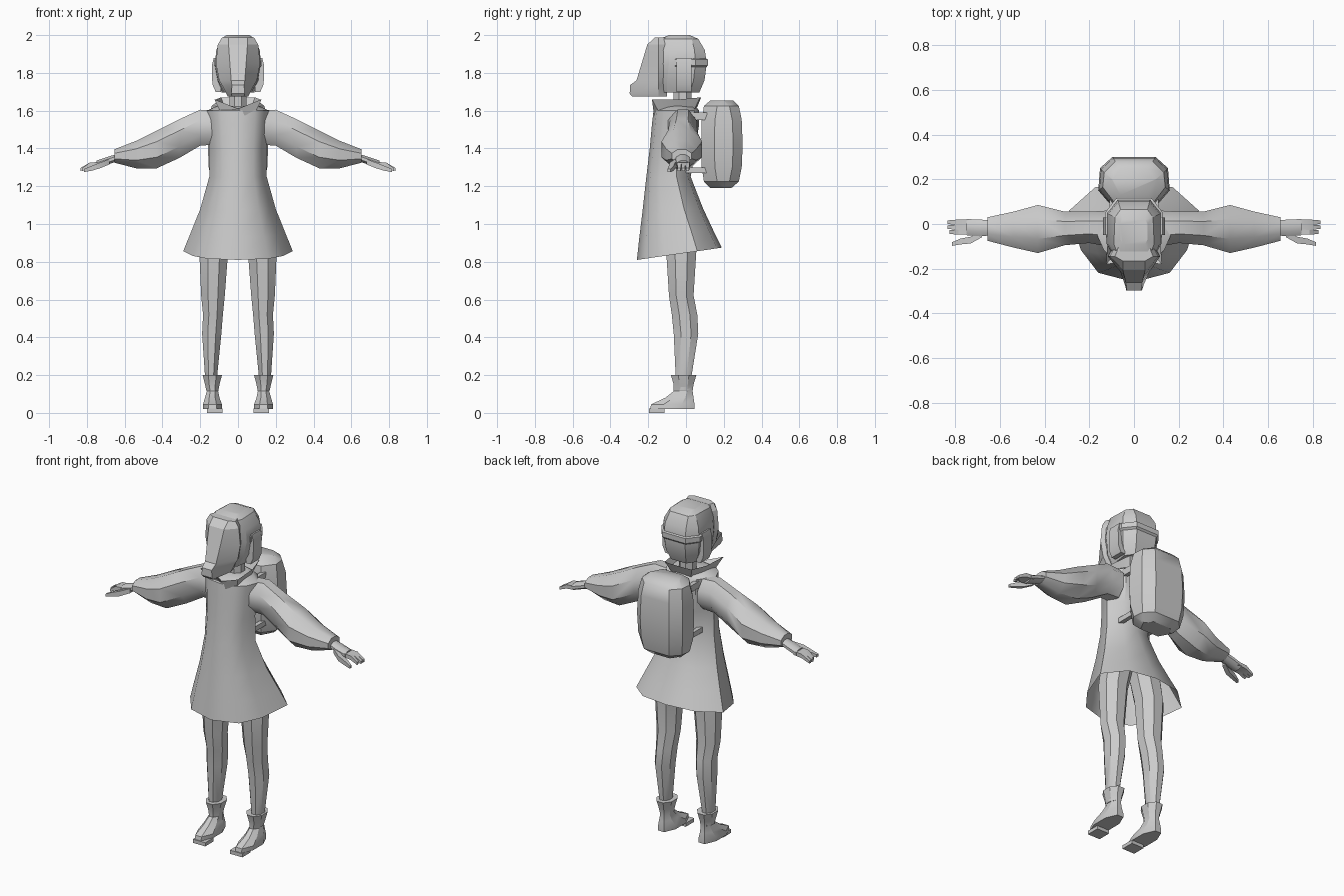
import bpy, bmesh, math

cloth = bpy.data.materials.new("plain grey")
cloth.diffuse_color = (0.6, 0.6, 0.6, 1)


def loft(name, rings, cap=(True, True), mirror=False, angle=30, closed=True):
    """Skin a list of equal-length point rings."""
    bm = bmesh.new()
    vs = [[bm.verts.new(p) for p in r] for r in rings]
    n = len(rings[0])
    for a, b in zip(vs, vs[1:]):
        for i in range(n if closed else n - 1):
            j = (i + 1) % n
            bm.faces.new((a[i], a[j], b[j], b[i]))
    if cap[0]:
        bm.faces.new(vs[0][::-1])
    if cap[1]:
        bm.faces.new(vs[-1])
    bmesh.ops.recalc_face_normals(bm, faces=bm.faces[:])
    me = bpy.data.meshes.new(name)
    bm.to_mesh(me)
    bm.free()
    me.materials.append(cloth)
    ob = bpy.data.objects.new(name, me)
    bpy.context.collection.objects.link(ob)
    bpy.ops.object.select_all(action='DESELECT')
    ob.select_set(True)
    bpy.context.view_layer.objects.active = ob
    bpy.ops.object.shade_smooth_by_angle(angle=math.radians(angle))
    if mirror:
        ob.modifiers.new("Mirror", 'MIRROR').use_mirror_merge = False
    return ob


def sym(half):
    """Close a front-to-back half outline (x >= 0) into a full ring."""
    return half + [(-x, y, z) for x, y, z in reversed(half) if x > 0]


def oval(x0, x1, y0, y1, z, n=8):
    """Horizontal ring inside the given bounds."""
    k = 1 / math.cos(math.pi / n)
    return [((x0 + x1) / 2 + max(-1, min(1, k * math.cos(t))) * (x1 - x0) / 2,
             (y0 + y1) / 2 + max(-1, min(1, k * math.sin(t))) * (y1 - y0) / 2, z)
            for t in [(i + .5) * math.tau / n for i in range(n)]]


def along_x(x, y0, y1, z0, z1, n=8):
    """Upright ring across the x axis."""
    return [(x, b, a) for a, b, _ in oval(z0, z1, y0, y1, 0, n)]


# Coat: height, front y, half width, widest y, back y, hem tilt
coat = []
for z, f, w, s, b, tilt in [(.81, -.26, .29, .06, .19, .144),
                            (.93, -.247, .25, .03, .145, .09),
                            (1.07, -.23, .20, -.01, .09, .04),
                            (1.25, -.21, .152, -.05, .025, 0),
                            (1.40, -.192, .15, -.05, .05, 0),
                            (1.53, -.18, .16, -.05, .07, 0),
                            (1.60, -.172, .165, -.05, .07, 0),
                            (1.625, -.13, .11, -.04, .05, 0)]:
    half = [(0, f), (w * .55, f + .13 * (s - f)), (w * .82, f + .45 * (s - f)),
            (w, s), (w * .6, s + .8 * (b - s)), (0, b)]
    coat.append(sym([(x, y, z + tilt * (y - f)) for x, y in half]))
loft("coat", coat, cap=(False, True), angle=40)

# Flared collar with a pointed front
low = [(0, -.165, 1.54), (.09, -.14, 1.585), (.10, -.03, 1.61), (.07, .05, 1.62), (0, .06, 1.62)]
top = [(0, -.165, 1.61), (.125, -.18, 1.66), (.115, -.03, 1.66), (.09, .075, 1.67), (0, .08, 1.67)]
inner = [(x * .7, y * .7 - .01, 1.60) for x, y, z in top]
loft("collar", [sym(low), sym(top), sym(inner)], cap=(False, False), angle=20)

# Sleeves: x, y range, z range
loft("sleeve", [along_x(*r) for r in [(.12, -.10, .06, 1.42, 1.60),
                                      (.20, -.085, .055, 1.415, 1.605),
                                      (.31, -.095, .055, 1.35, 1.555),
                                      (.43, -.13, .085, 1.295, 1.495),
                                      (.54, -.105, .055, 1.295, 1.44),
                                      (.655, -.075, .03, 1.325, 1.395)]], mirror=True, angle=40)

# Hands: palm, three fingers and a thumb
loft("palm", [along_x(*r) for r in [(.63, -.05, .015, 1.335, 1.375),
                                    (.69, -.055, .02, 1.315, 1.355),
                                    (.75, -.05, .022, 1.295, 1.335)]], mirror=True)
for i, (y, tip) in enumerate([(.008, .835), (-.014, .835), (-.036, .825)]):
    loft("finger_%d" % (i + 1), [along_x(x, y - h, y + h, z - h, z + h, 4) for x, z, h in
                                 [(.73, 1.318, .011), (.785, 1.313, .012), (tip, 1.288, .008)]],
         mirror=True)
loft("thumb", [along_x(x, y - h, y + h, z - h, z + h, 4) for x, y, z, h in
               [(.68, -.045, 1.33, .014), (.73, -.072, 1.31, .015),
                (.775, -.078, 1.295, .013), (.815, -.09, 1.283, .008)]], mirror=True)

# Legs
loft("leg", [oval(*r) for r in [(.125, .17, -.05, .025, .12), (.11, .175, -.055, .03, .2),
                                (.088, .19, -.065, .065, .42), (.08, .185, -.075, .06, .52),
                                (.07, .195, -.09, .04, .62), (.052, .205, -.105, .055, .86),
                                (.01, .18, -.11, .055, 1.02)]], mirror=True, angle=35)

# Boots: shaft flares at the top, toe runs forward
loft("boot", [oval(*r) for r in [(.085, .185, -.19, .045, .02), (.085, .185, -.185, .045, .045),
                                 (.098, .175, -.11, .04, .08), (.105, .165, -.065, .035, .115),
                                 (.098, .175, -.065, .04, .15), (.085, .187, -.08, .055, .2)]],
     mirror=True, angle=25)
loft("toe_sole", [oval(.082, .165, -.195, -.115, z, 4) for z in (0, .022)], mirror=True)

# Neck
loft("neck", [oval(-.045, .045, -.065, .03, z) for z in (1.58, 1.72)])

# Helmet shell: height, then (x, y) for front, side front, side back, back
shell = []
for z, f, m, s, b in [(1.695, (.045, -.13), (.07, -.10), (.085, .02), (.05, .07)),
                      (1.76, (.075, -.14), (.105, -.10), (.112, .04), (.065, .098)),
                      (1.85, (.09, -.145), (.122, -.09), (.122, .05), (.07, .11)),
                      (1.92, (.085, -.145), (.115, -.09), (.115, .045), (.07, .10)),
                      (1.98, (.07, -.14), (.09, -.09), (.085, .03), (.06, .065)),
                      (2.0, (.05, -.09), (.06, -.07), (.06, .0), (.05, .02))]:
    shell.append(sym([(x, y, z) for x, y in (f, m, s, b)]))
loft("helmet_shell", shell, angle=28)

# Visor: a tapered mask reaching forward to a short snout
visor = []
for z, fw, f, w in [(1.675, .032, -.285, .055), (1.69, .035, -.298, .062),
                    (1.735, .032, -.297, .085), (1.76, .036, -.262, .1),
                    (1.85, .043, -.235, .117), (1.95, .05, -.205, .107), (1.987, .05, -.165, .085)]:
    visor.append(sym([(fw, f, z), (w, -.145, z), (w * .8, -.10, z)]))
loft("visor", visor, angle=20)

# Band round the sides and back of the helmet, with ear pads
path = [(.125, -.06), (.13, .05), (.078, .117), (-.078, .117), (-.13, .05), (-.125, -.06)]
loft("helmet_band", [[(x * k, y * k, z) for k, z in
                      ((.92, 1.875), (1, 1.87), (1, 1.84), (.92, 1.83))] for x, y in path])
loft("ear_pad", [oval(.09, x, -.05, .03, z, 4) for x, z in
                 [(.118, 1.70), (.136, 1.74), (.138, 1.84), (.128, 1.88)]], mirror=True)

# Backpack: height, half width, y range
pack = []
for z, w, f, b in [(1.19, .10, .13, .24), (1.225, .14, .095, .28), (1.30, .155, .083, .295),
                   (1.42, .16, .08, .30), (1.55, .155, .083, .295), (1.625, .14, .095, .28),
                   (1.655, .10, .13, .25)]:
    pack.append(sym([(w * .62, f, z), (w, f + .07, z), (w * .95, b - .05, z), (w * .6, b, z)]))
loft("backpack", pack, angle=35)

# Shoulder straps tying the pack to the coat
for nm, z0, z1 in (("strap_upper", 1.55, 1.59), ("strap_lower", 1.27, 1.30)):
    loft(nm, [[(x, y, z0), (x + .025, y, z0), (x + .025, y, z1), (x, y, z1)]
              for x, y in ((.085, .0), (.085, .11))], mirror=True)
